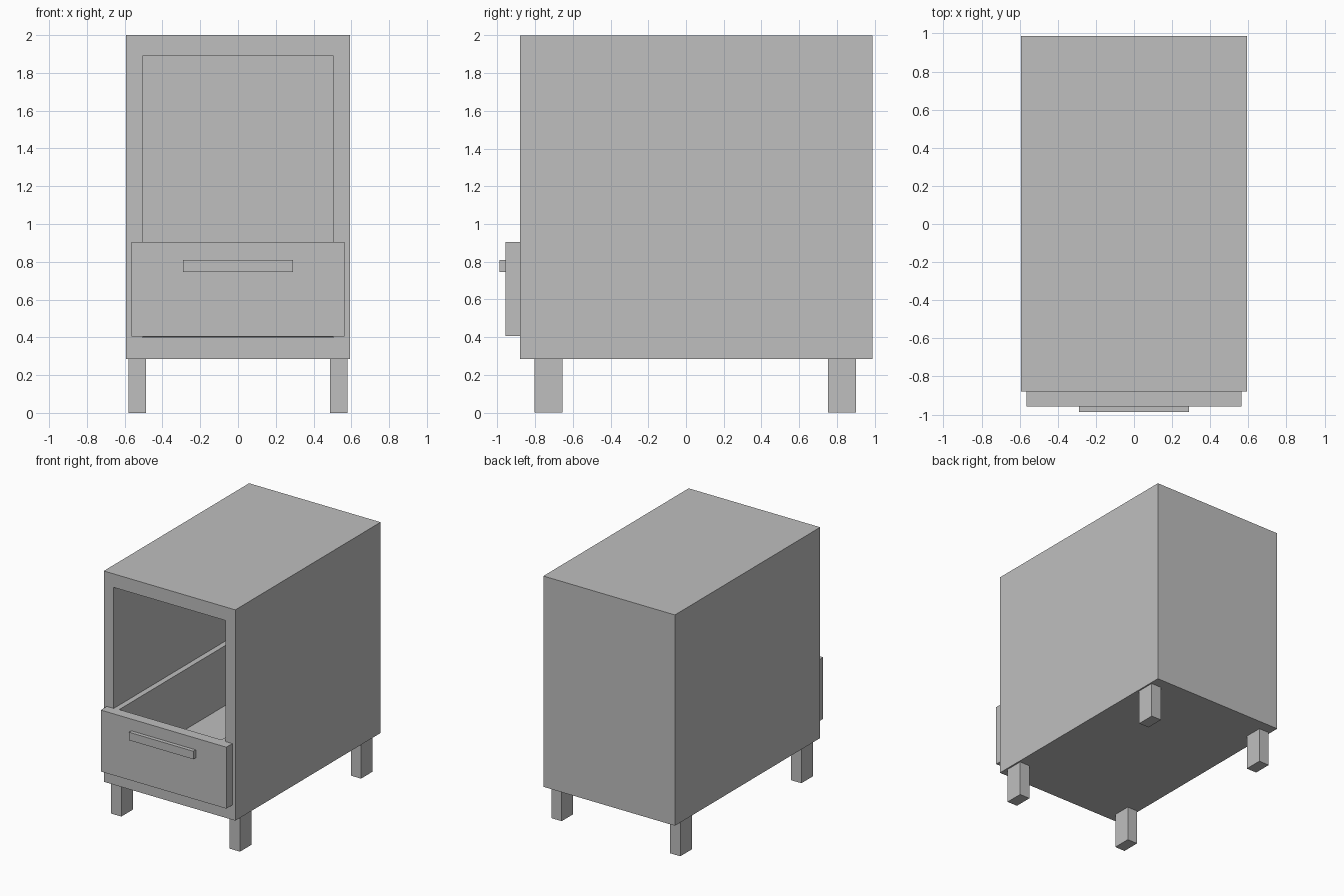
import bpy
import bmesh
from mathutils import Vector

old = bpy.data.objects.get("Cube")
if old:
    bpy.data.objects.remove(old, do_unlink=True)

grey = bpy.data.materials.new("plain_grey")
grey.use_nodes = True
colour = (0.52, 0.52, 0.52, 1)
grey.diffuse_color = colour
grey.node_tree.nodes["Principled BSDF"].inputs["Base Color"].default_value = colour


def place(v, lo, hi, mid):
    """Snap a vertex to the nearest corner of a box."""
    v.co = Vector([h if c > m else l for c, l, h, m in zip(v.co, lo, hi, mid)])


def box(name, lo, hi, opening=None, inner_lo=None, inner_hi=None):
    """Box from two corners; an opening direction hollows it to the inner box."""
    bm = bmesh.new()
    bmesh.ops.create_cube(bm, size=1)
    for v in bm.verts:
        place(v, lo, hi, (0, 0, 0))
    bm.normal_update()
    if opening:
        direction = Vector(opening)
        axis = max(range(3), key=lambda i: abs(direction[i]))
        face = max(bm.faces, key=lambda f: f.normal.dot(direction))
        rim = face.verts[0].co[axis]
        mid = (Vector(lo) + Vector(hi)) / 2
        # First inset makes the rim, second one is pushed in to form the cavity
        for depth in (False, True):
            bmesh.ops.inset_region(bm, faces=[face], thickness=0.005)
            for v in face.verts:
                place(v, inner_lo, inner_hi, mid)
                if depth:
                    v.co[axis] = (inner_lo if direction[axis] > 0 else inner_hi)[axis]
                else:
                    v.co[axis] = rim
    bmesh.ops.recalc_face_normals(bm, faces=bm.faces)
    mesh = bpy.data.meshes.new(name)
    bm.to_mesh(mesh)
    bm.free()
    mesh.materials.append(grey)
    obj = bpy.data.objects.new(name, mesh)
    bpy.context.collection.objects.link(obj)
    return obj


# Cabinet shell, open at the front
box("cabinet", (-0.592, -0.88, 0.285), (0.592, 0.988, 2),
    (0, -1, 0), (-0.505, -0.88, 0.4), (0.505, 0.88, 1.89))

# Drawer: open-topped tray, front panel and bar handle
box("drawer_tray", (-0.504, -0.88, 0.402), (0.504, 0.87, 0.904),
    (0, 0, 1), (-0.46, -0.87, 0.416), (0.46, 0.825, 0.904))
box("drawer_front", (-0.565, -0.957, 0.405), (0.565, -0.88, 0.905))
box("drawer_handle", (-0.29, -0.988, 0.745), (0.29, -0.957, 0.81))

# Four rectangular legs
for end, y in (("front", -0.803), ("back", 0.753)):
    for side, x in (("right", -0.58), ("left", 0.488)):
        box(f"{end}_{side}_leg", (x, y, 0), (x + 0.092, y + 0.148, 0.285))
